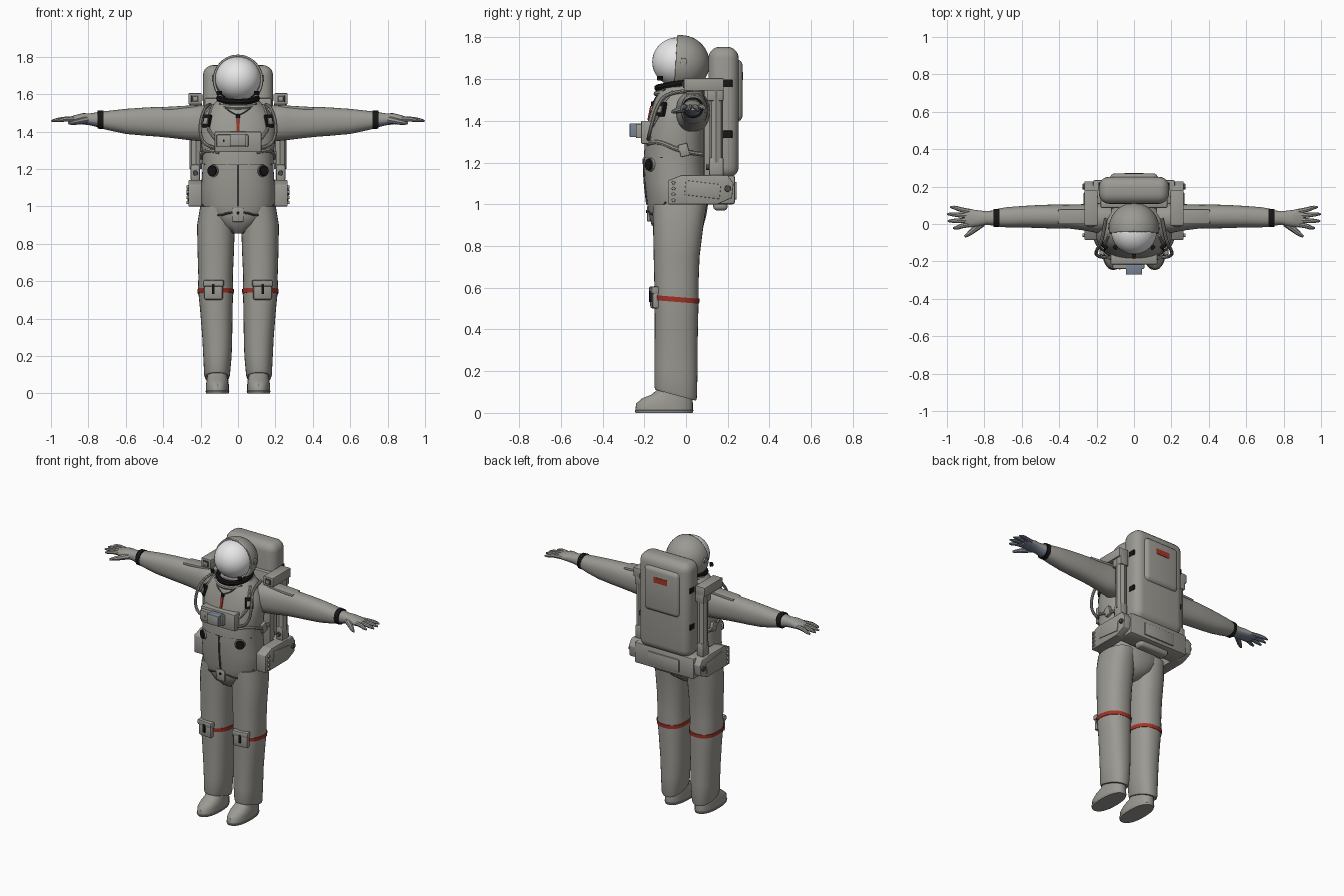
import bpy, bmesh, math
from mathutils import Vector, Matrix, Euler


def material(name, rgb):
    m = bpy.data.materials.new(name)
    m.diffuse_color = (*rgb, 1)
    return m


SUIT = material("suit_grey", (0.33, 0.32, 0.29))
WHITE = material("visor_white", (0.80, 0.80, 0.80))
BLACK = material("black", (0.008, 0.008, 0.008))
RED = material("red", (0.38, 0.035, 0.02))
BLUE = material("blue_grey", (0.19, 0.23, 0.30))
DARK = material("dark_grey", (0.07, 0.07, 0.07))
N = 2.3  # superellipse power of the body sections


def finish(name, bm, mats, mirror=False, rule=None):
    """Turn a bmesh into an object; rule picks the second material by normal."""
    bmesh.ops.recalc_face_normals(bm, faces=bm.faces)
    bm.normal_update()
    if rule:
        for f in bm.faces:
            f.material_index = int(rule(f.normal))
    me = bpy.data.meshes.new(name)
    bm.to_mesh(me)
    bm.free()
    for m in mats if isinstance(mats, (list, tuple)) else [mats]:
        me.materials.append(m)
    ob = bpy.data.objects.new(name, me)
    bpy.context.collection.objects.link(ob)
    if mirror:
        ob.modifiers.new("mirror", 'MIRROR').use_mirror_merge = False
    return ob


def loft(name, axis, secs, mats, mirror=False, tilt=None, n=N, seg=32, rule=None):
    """Skin elliptical sections (t, centre a, centre b, radius a, radius b)."""
    bm, rings = bmesh.new(), []
    for i, (t, a, b, ra, rb) in enumerate(secs):
        ring = []
        for k in range(seg):
            w = 2 * math.pi * k / seg
            c, s = math.cos(w), math.sin(w)
            da = ra * math.copysign(abs(c) ** (2 / n), c)
            db = rb * math.copysign(abs(s) ** (2 / n), s)
            tt = t - (tilt[i] if tilt else 0) * db
            ring.append(bm.verts.new((a + da, b + db, tt) if axis == 'z' else (tt, a + da, b + db)))
        rings.append(ring)
    for p, q in zip(rings, rings[1:]):
        for k in range(seg):
            bm.faces.new((p[k], p[(k + 1) % seg], q[(k + 1) % seg], q[k]))
    bm.faces.new(rings[0])
    bm.faces.new(rings[-1])
    return finish(name, bm, mats, mirror, rule)


def box(name, c, size, mat, bev=0.004, rot=(0, 0, 0), mirror=False, rule=None, seg=2):
    bm = bmesh.new()
    bmesh.ops.create_cube(bm, size=1, matrix=Matrix.Diagonal((*size, 1)))
    if bev:
        bmesh.ops.bevel(bm, geom=bm.edges[:], offset=bev, segments=seg, profile=0.5, affect='EDGES')
    bm.transform(Matrix.LocRotScale(Vector(c), Euler(rot), None))
    return finish(name, bm, mat, mirror, rule)


def disc(name, c, r, depth, mat, rot, mirror=False):
    bm = bmesh.new()
    bmesh.ops.create_cone(bm, cap_ends=True, segments=24, radius1=r, radius2=r * 0.94, depth=depth)
    bm.transform(Matrix.LocRotScale(Vector(c), Euler(rot), None))
    return finish(name, bm, mat, mirror)


def tube(name, pts, r, mats, mirror=False, rule=None, cyclic=False, smooth=True):
    cu = bpy.data.curves.new(name, 'CURVE')
    cu.dimensions, cu.bevel_depth, cu.bevel_resolution, cu.use_fill_caps = '3D', 1.0, 2, True
    sp = cu.splines.new('NURBS' if smooth else 'POLY')
    sp.points.add(len(pts) - 1)
    rs = r if isinstance(r, (list, tuple)) else [r] * len(pts)
    for p, co, rad in zip(sp.points, pts, rs):
        p.co, p.radius = (*co, 1), rad
    sp.use_cyclic_u, sp.use_endpoint_u, sp.order_u, sp.resolution_u = cyclic, True, 3, 5
    tmp = bpy.data.objects.new(name + "_path", cu)
    bpy.context.collection.objects.link(tmp)
    bm = bmesh.new()
    me = bpy.data.meshes.new_from_object(tmp)
    bm.from_mesh(me)
    bpy.data.objects.remove(tmp)
    bpy.data.meshes.remove(me)
    for f in bm.faces:
        f.material_index = 0
    return finish(name, bm, mats, mirror, rule)


# Torso
TORSO = [(0.855, 0, -0.045, 0.04, 0.07), (0.90, 0, -0.04, 0.11, 0.125), (0.95, 0, -0.04, 0.175, 0.138),
         (1.01, 0, -0.04, 0.2, 0.147), (1.1, 0, -0.048, 0.197, 0.15), (1.2, 0, -0.055, 0.19, 0.148),
         (1.3, 0, -0.05, 0.192, 0.148), (1.4, 0, -0.04, 0.205, 0.143), (1.48, 0, -0.028, 0.19, 0.13),
         (1.53, 0, -0.025, 0.15, 0.115), (1.575, 0, -0.025, 0.10, 0.095)]
loft("torso", 'z', TORSO, SUIT, seg=48)


def front(x, z, out=0.0):
    """Point on the front of the torso."""
    for p, q in zip(TORSO, TORSO[1:]):
        if p[0] <= z <= q[0]:
            f = (z - p[0]) / (q[0] - p[0])
            yc, rx, ry = (p[i] + f * (q[i] - p[i]) for i in (2, 3, 4))
            return (x, yc - ry * (1 - min(1, abs(x / rx)) ** N) ** (1 / N) - out, z)


# Legs, knee bands and boots
loft("leg", 'z', [(0.085, 0.112, -0.05, 0.064, 0.098), (0.10, 0.112, -0.05, 0.069, 0.102),
     (0.2, 0.11, -0.048, 0.076, 0.103), (0.3, 0.111, -0.048, 0.080, 0.103), (0.45, 0.116, -0.046, 0.087, 0.104),
     (0.56, 0.12, -0.046, 0.094, 0.107), (0.62, 0.12, -0.046, 0.092, 0.106), (0.75, 0.119, -0.045, 0.097, 0.110),
     (0.9, 0.118, -0.037, 0.101, 0.121), (1.0, 0.112, -0.03, 0.09, 0.13)],
     SUIT, True, tilt=[0.27, 0.27, 0.1, 0, 0, 0, 0, 0, 0, 0])
loft("knee_band", 'z', [(0.532, 0.119, -0.046, 0.096, 0.109), (0.556, 0.12, -0.046, 0.098, 0.111)],
     RED, True, tilt=[0.08, 0.08])
loft("boot", 'z', [(0.0, 0.11, -0.105, 0.06, 0.137), (0.012, 0.11, -0.105, 0.064, 0.141),
     (0.014, 0.11, -0.105, 0.061, 0.138), (0.045, 0.11, -0.103, 0.061, 0.136), (0.07, 0.11, -0.09, 0.058, 0.12),
     (0.088, 0.11, -0.07, 0.054, 0.095), (0.12, 0.112, -0.05, 0.054, 0.078)], SUIT, True)
box("knee_pocket", (0.13, -0.147, 0.55), (0.1, 0.04, 0.1), SUIT, 0.012, (0, 0, 0.12), True)
box("knee_pocket_flap", (0.13, -0.152, 0.588), (0.11, 0.04, 0.035), SUIT, 0.008, (0, 0, 0.12), True)
box("knee_pocket_strap", (0.132, -0.17, 0.558), (0.014, 0.012, 0.055), BLACK, 0.002, (0, 0, 0.12), True)

# Arms and cuffs
loft("arm", 'x', [(0.12, 0.03, 1.445, 0.07, 0.08), (0.2, 0.033, 1.445, 0.08, 0.097), (0.27, 0.036, 1.446, 0.07, 0.091),
     (0.36, 0.04, 1.448, 0.063, 0.082), (0.42, 0.04, 1.452, 0.064, 0.080), (0.5, 0.04, 1.453, 0.062, 0.075),
     (0.6, 0.039, 1.454, 0.057, 0.067), (0.68, 0.036, 1.458, 0.054, 0.054), (0.725, 0.034, 1.461, 0.048, 0.046)],
     SUIT, True)
loft("cuff", 'x', [(0.72, 0.033, 1.463, 0.049, 0.049), (0.75, 0.032, 1.463, 0.048, 0.048)], BLACK, True)
box("arm_patch", (0.31, 0.04, 1.528), (0.19, 0.08, 0.016), SUIT, 0.004, (0, 0.06, 0), True)

# Gloves, blue-grey underneath
palm = lambda n: n.z < -0.25
loft("glove", 'x', [(0.74, 0.032, 1.463, 0.042, 0.042), (0.79, 0.032, 1.465, 0.036, 0.032),
     (0.83, 0.03, 1.468, 0.043, 0.030), (0.87, 0.03, 1.466, 0.048, 0.022), (0.905, 0.033, 1.463, 0.044, 0.014)],
     [SUIT, BLUE], True, rule=palm, seg=20)
for i, (y0, x1, y1) in enumerate([(0.066, 0.982, 0.09), (0.043, 0.998, 0.053), (0.02, 0.995, 0.016), (-0.002, 0.968, -0.022)]):
    tube(f"finger_{i + 1}", [(0.87, y0, 1.466), (0.92, (2 * y0 + y1) / 3, 1.468), (x1 - 0.02, y1, 1.460), (x1, y1, 1.456)],
         [0.014, 0.0135, 0.011, 0.005], [SUIT, BLUE], True, palm)
tube("thumb", [(0.81, 0.005, 1.462), (0.845, -0.022, 1.455), (0.885, -0.055, 1.447), (0.905, -0.068, 1.443)],
     [0.02, 0.017, 0.013, 0.006], [SUIT, BLUE], True, palm)

# Helmet shell cut open at the front, visor, neck ring
bm = bmesh.new()
bmesh.ops.create_uvsphere(bm, u_segments=40, v_segments=24, radius=1)
bm.transform(Matrix.Translation((0, -0.025, 1.675)) @ Matrix.Diagonal((0.135, 0.138, 0.136, 1)))
bmesh.ops.bisect_plane(bm, geom=bm.verts[:] + bm.edges[:] + bm.faces[:], plane_co=(0, -0.05, 1.675),
                       plane_no=(0, -1, 0.06), clear_outer=True)
shell = finish("helmet_shell", bm, SUIT)
shell.modifiers.new("wall", 'SOLIDIFY').thickness = 0.012
bm = bmesh.new()
bmesh.ops.create_uvsphere(bm, u_segments=40, v_segments=24, radius=1)
bm.transform(Matrix.Translation((0, -0.04, 1.682)) @ Matrix.Diagonal((0.122, 0.122, 0.118, 1)))
finish("visor", bm, WHITE)
disc("visor_hinge", (0.13, -0.012, 1.685), 0.018, 0.02, SUIT, (0, math.pi / 2, 0), True)
ring = lambda r, z: [(r * math.cos(a), -0.035 + r * math.sin(a), z + 0.2 * r * math.sin(a))
                     for a in (i * math.pi / 16 for i in range(32))]
tube("neck_ring", ring(0.101, 1.578), 0.017, BLACK, cyclic=True)
tube("collar_ring", ring(0.108, 1.552), 0.013, SUIT, cyclic=True)
box("visor_latch", (0.1, -0.125, 1.605), (0.025, 0.02, 0.022), BLACK, 0.003, (0, 0, 0.7), True)

# Chest control unit with stepped boxes
box("chest_plate", (0, -0.178, 1.345), (0.25, 0.075, 0.11), SUIT, 0.006)
box("chest_box", (-0.03, -0.215, 1.35), (0.17, 0.05, 0.066), SUIT, 0.005)
box("chest_display", (0, -0.24, 1.355), (0.086, 0.06, 0.066), [SUIT, BLUE], 0.004, rule=lambda n: n.y > -0.6)
box("chest_switch", (-0.075, -0.24, 1.35), (0.008, 0.006, 0.012), BLACK, 0)

# Harness: collar lines, buckles, tag, dials, belt
tube("collar_seam", [front(x, z, 0.001) for x, z in ((0.1, 1.55), (0.06, 1.52), (0.03, 1.5), (0, 1.485))], 0.004, DARK, True)
box("red_tag", (front(0, 1.44)[0], front(0, 1.44)[1] - 0.004, 1.437), (0.016, 0.008, 0.07), RED, 0.001, (-0.2, 0, 0))
box("tag_clip", (0, front(0, 1.48)[1] - 0.004, 1.482), (0.02, 0.012, 0.022), BLACK, 0.003)
p = front(0.165, 1.455, 0.004)
box("shoulder_buckle", p, (0.05, 0.02, 0.07), BLACK, 0.004, (-0.2, 0, 0.75), True)
box("buckle_plate", (p[0] + 0.006, p[1] - 0.008, p[2]), (0.03, 0.014, 0.034), SUIT, 0.003, (-0.2, 0, 0.75), True)
tube("shoulder_strap", [front(x, z, 0.002) for x, z in ((0.135, 1.54), (0.15, 1.5), (0.165, 1.45), (0.155, 1.4), (0.12, 1.36))],
     0.009, SUIT, True)
tube("air_hose", [(0.15, 0.03, 1.545), (0.17, -0.09, 1.54), (0.2, -0.14, 1.47), (0.205, -0.165, 1.38), (0.17, -0.18, 1.32),
     (0.11, -0.18, 1.31)], 0.009, SUIT, True)
p = front(0.132, 1.19, -0.002)
disc("dial_rim", p, 0.034, 0.016, SUIT, (math.pi / 2, 0, 0.55), True)
disc("dial", (p[0] + 0.004, p[1] - 0.006, p[2]), 0.029, 0.02, BLACK, (math.pi / 2, 0, 0.55), True)
tube("belt", [front(0.1, 1.29), front(0.15, 1.3), front(0.18, 1.295), (0.195, -0.05, 1.265), (0.195, 0.03, 1.245),
     (0.17, 0.08, 1.24)], 0.011, SUIT, True)
box("belt_buckle", (0.196, -0.01, 1.26), (0.022, 0.045, 0.06), SUIT, 0.004, (0.25, 0, 0), True)
tube("zip", [front(0, z, -0.001) for z in (1.22, 1.15, 1.08, 1.0)], 0.007, DARK)
tube("waist_seam", [front(x, 1.225, -0.001) for x in (0, 0.06, 0.11, 0.15, 0.18)], 0.003, DARK, True)

# Hip harness
tube("hip_seam", [front(x, z, 0.001) for x, z in ((0.19, 1.01), (0.15, 0.965), (0.1, 0.915), (0.05, 0.875), (0.025, 0.858))],
     0.004, DARK, True)
for i, (x, z) in enumerate([(0.145, 0.965), (0.128, 0.94)]):
    box(f"hip_clip_{i + 1}", front(x, z, 0.004), (0.022, 0.022, 0.045), BLACK, 0.003, (0, 0.6, 0.4), True)
tube("hip_strap", [front(x, z) for x, z in ((0.13, 0.955), (0.09, 0.95), (0.06, 0.965), (0, 0.97))], 0.006, DARK, True)
box("crotch_plate", front(0, 0.955), (0.06, 0.016, 0.075), SUIT, 0.005)
disc("crotch_stud", front(0, 0.965, 0.008), 0.008, 0.008, BLACK, (math.pi / 2, 0, 0))

# Backpack
box("pack_body", (0, 0.18, 1.44), (0.375, 0.145, 0.63), SUIT, 0.055, seg=5)
box("pack_back_panel", (0, 0.225, 1.545), (0.26, 0.092, 0.3), SUIT, 0.03, seg=4)
box("pack_tag", (0, 0.271, 1.615), (0.1, 0.006, 0.036), RED, 0)
box("pack_frame", (0, 0.11, 1.33), (0.36, 0.05, 0.5), SUIT, 0.012)
for i, z in enumerate((1.58, 1.335)):
    box(f"pack_strap_{i + 1}", (0.172, 0.2, z), (0.036, 0.045, 0.036), BLACK, 0.003, mirror=True)
tube("pack_column", [(0.225, 0.145, 1.2), (0.225, 0.145, 1.55)], 0.033, SUIT, True, smooth=False)
box("pack_shoulder_block", (0.23, 0.085, 1.575), (0.07, 0.19, 0.06), SUIT, 0.004, mirror=True)
box("pack_block_brace", (0.225, 0.14, 1.53), (0.06, 0.08, 0.07), SUIT, 0.006, mirror=True)
box("pack_light", (0.23, -0.011, 1.575), (0.04, 0.008, 0.036), DARK, 0.001, mirror=True)
box("pack_light_lens", (0.23, -0.014, 1.575), (0.024, 0.008, 0.02), SUIT, 0.001, mirror=True)
box("column_joint", (0.228, 0.145, 1.18), (0.05, 0.07, 0.09), SUIT, 0.01, mirror=True)
disc("joint_knob", (0.228, 0.105, 1.178), 0.014, 0.016, DARK, (math.pi / 2, 0, 0), True)

# Lower pack: side arms extruded from a profile, rear bar, panel
bm = bmesh.new()
prof = [(-0.085, 1.0), (-0.085, 1.115), (-0.02, 1.14), (0.2, 1.14), (0.228, 1.1), (0.22, 1.03), (0.15, 1.0)]
f = bm.faces.new([bm.verts.new((0.195, y, z)) for y, z in prof])
ext = bmesh.ops.extrude_face_region(bm, geom=[f])
bmesh.ops.translate(bm, verts=[v for v in ext["geom"] if isinstance(v, bmesh.types.BMVert)], vec=(0.07, 0, 0))
bmesh.ops.bevel(bm, geom=bm.edges[:], offset=0.004, segments=2, profile=0.5, affect='EDGES')
finish("pack_side_arm", bm, SUIT, True)
box("pack_rear_bar", (0, 0.17, 1.07), (0.44, 0.13, 0.14), SUIT, 0.012)
box("pack_rear_panel", (0, 0.228, 1.065), (0.23, 0.03, 0.085), SUIT, 0.006)
box("pack_base", (0, 0.165, 0.995), (0.22, 0.07, 0.05), SUIT, 0.02, seg=4)
box("side_panel", (0.264, 0.08, 1.07), (0.01, 0.17, 0.07), SUIT, 0.003, (-0.12, 0, 0), True)
for i in range(4):
    disc(f"arm_knob_{i + 1}", (0.268, -0.06, 1.02 + 0.028 * i), 0.009, 0.016, SUIT, (0, math.pi / 2, 0), True)
disc("rear_knob", (0.268, 0.2, 1.075), 0.016, 0.016, DARK, (0, math.pi / 2, 0), True)

# Smooth shading with sharp edges kept
meshes = [o for o in bpy.context.scene.objects if o.type == 'MESH']
for o in meshes:
    o.select_set(True)
bpy.context.view_layer.objects.active = meshes[0]
bpy.ops.object.shade_smooth_by_angle(angle=math.radians(40))
